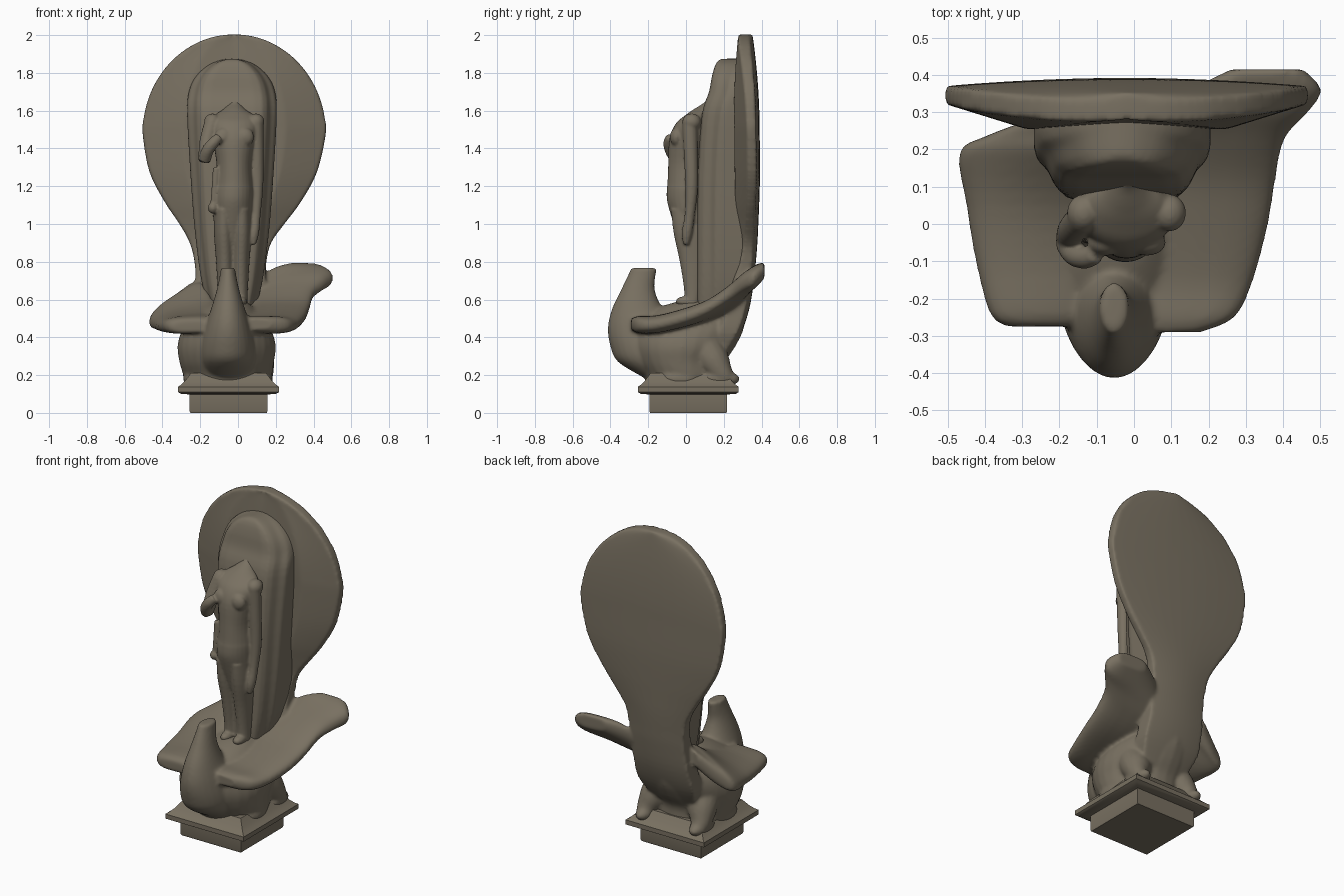
import bpy, bmesh, math
from mathutils import Vector

stone = bpy.data.materials.new("taupe stone")
stone.diffuse_color = (0.19, 0.163, 0.12, 1)


def spline(rows, n=4):
    """Smoothly subdivide a list of equal-length tuples."""
    out = []
    for i in range(len(rows) - 1):
        a, b, c, d = rows[max(i - 1, 0)], rows[i], rows[i + 1], rows[min(i + 2, len(rows) - 1)]
        for k in range(n):
            t = k / n
            out.append(tuple(q + 0.5 * t * (r - p + t * (2 * p - 5 * q + 4 * r - s + t * (3 * (q - r) + s - p)))
                             for p, q, r, s in zip(a, b, c, d)))
    return out + [rows[-1]]


def loft(bm, rings):
    """Skin closed rings of points and cap both ends."""
    vs = [[bm.verts.new(p) for p in r] for r in rings]
    n = len(vs[0])
    for a, b in zip(vs, vs[1:]):
        for i in range(n):
            j = (i + 1) % n
            bm.faces.new((a[i], a[j], b[j], b[i]))
    bm.faces.new(vs[0][::-1])
    bm.faces.new(vs[-1])


def angles(n=28):
    return [2 * math.pi * i / n for i in range(n)]


def stack(bm, rows):
    """Horizontal ellipses: z, cx, cy, rx, ry."""
    loft(bm, [[(cx + rx * math.cos(a), cy + ry * math.sin(a), z) for a in angles()]
              for z, cx, cy, rx, ry in spline(rows)])


def tube(bm, pts):
    """Round limb through x, y, z, radius (ordered upward)."""
    p = spline(pts)
    rings = []
    for i, q in enumerate(p):
        t = Vector(p[min(i + 1, len(p) - 1)][:3]) - Vector(p[max(i - 1, 0)][:3])
        rot = Vector((0, 0, 1)).rotation_difference(t)
        rings.append([Vector(q[:3]) + rot @ Vector((q[3] * math.cos(a), q[3] * math.sin(a), 0))
                      for a in angles(16)])
    loft(bm, rings)


def blob(bm, c, r):
    s = bmesh.ops.create_uvsphere(bm, u_segments=20, v_segments=12, radius=1)["verts"]
    for v in s:
        v.co = Vector([c[k] + r[k] * v.co[k] for k in range(3)])


def wing(bm, rows):
    """Rounded plate sections along y: y, x in, z in, x out, z out, half thickness."""
    rings = []
    for y, xi, zi, xo, zo, h in spline(rows):
        ring = []
        for a in angles():
            c, s = math.cos(a), math.sin(a)
            u = math.copysign(abs(c) ** 0.6, c) * 0.5 + 0.5
            w = math.copysign(abs(s) ** 0.8, s)
            ring.append((xi + (xo - xi) * u, y, zi + (zo - zi) * u + h * w))
        rings.append(ring)
    loft(bm, rings)


def finish(name, bm, voxel=0, smooth=0, angle=180):
    bmesh.ops.recalc_face_normals(bm, faces=bm.faces)
    me = bpy.data.meshes.new(name)
    bm.to_mesh(me)
    bm.free()
    me.materials.append(stone)
    ob = bpy.data.objects.new(name, me)
    bpy.context.collection.objects.link(ob)
    bpy.ops.object.select_all(action='DESELECT')
    ob.select_set(True)
    bpy.context.view_layer.objects.active = ob
    if voxel:
        bpy.ops.object.shade_smooth()
        m = ob.modifiers.new("fuse", 'REMESH')
        m.mode, m.voxel_size, m.use_smooth_shade = 'VOXEL', voxel, True
        m = ob.modifiers.new("soften", 'SMOOTH')
        m.factor, m.iterations = 0.5, smooth
    else:
        bpy.ops.object.shade_smooth_by_angle(angle=math.radians(angle))
    return ob


# stepped square plinth
bm = bmesh.new()
loft(bm, [[(-0.05 + sx * h, 0.012 + sy * h, z) for sx, sy in ((-1, -1), (1, -1), (1, 1), (-1, 1))]
          for z, h in ((0, .202), (.01, .206), (.098, .206), (.1, .25), (.11, .267), (.138, .267),
                       (.15, .25), (.17, .23), (.21, .2))])
finish("plinth", bm, angle=30)

# bird: body, neck, feet, fanned tail and wings fused together
bm = bmesh.new()
stack(bm, [(.15, -.055, 0, .22, .21), (.2, -.055, -.01, .235, .215), (.27, -.06, -.03, .25, .24),
           (.35, -.06, -.02, .26, .28), (.43, -.06, 0, .24, .3), (.5, -.06, .03, .19, .28),
           (.56, -.05, .06, .13, .2), (.59, -.04, .06, .08, .1)])
neck = ((.19, -.23, 0, .11), (.27, -.36, 0, .14), (.35, -.4, 0, .145), (.45, -.414, -.02, .125),
        (.55, -.392, -.12, .09), (.65, -.345, -.165, .06), (.73, -.307, -.16, .043), (.768, -.29, -.155, .038))
stack(bm, [(z, -.053, (f + b) / 2, rx, (b - f) / 2) for z, f, b, rx in neck])
for x, d in ((-.235, 1), (.13, -1)):
    tube(bm, [(x, .225, .165, .045), (x, .19, .21, .06), (x + d * .02, .15, .27, .085), (x + d * .05, .1, .34, .1)])
    blob(bm, (x, .18, .18), (.052, .105, .045))
    blob(bm, (x, -.03, .18), (.055, .11, .05))
# tail rows: z, left, right, back y, edge thickness, front bulge
tail = [(.3, -.2, .1, .22, .1, .05), (.42, -.24, .14, .29, .1, .08), (.55, -.235, .14, .335, .1, .06),
        (.7, -.225, .145, .36, .09, .04), (.8, -.23, .15, .37, .07, .04), (.9, -.255, .175, .378, .055, .05),
        (1.0, -.31, .245, .383, .05, .06), (1.12, -.39, .335, .388, .05, .07),
        (1.28, -.47, .42, .392, .052, .075)]
for i in range(11):
    a = math.radians(8.8 * i)
    s, w = math.sin(a), .485 * math.cos(a)
    tail.append((1.48 + .524 * s, -.02 - w, -.02 + w, .39 - .038 * s * s, .052 + .015 * s, .075 * (1 - s * s)))
us = [math.cos(math.pi * k / 16) for k in range(17)]
rings = []
for z, l, r, yb, te, bu in spline(tail):
    c, w = (l + r) / 2, (r - l) / 2
    back = [(c + w * u, yb - .02 * u * u, z) for u in us]
    front = [(c + w * u, yb - te - .015 * abs(u) - bu * min(1, (1 - abs(u)) / .45), z) for u in reversed(us)]
    rings.append(back + front)
loft(bm, rings)
wing(bm, [(-.29, 0, .47, .18, .47, .03), (-.25, 0, .47, .27, .465, .045), (-.15, -.02, .47, .32, .47, .047),
          (0, 0, .5, .36, .51, .05), (.12, 0, .53, .38, .56, .052), (.23, 0, .58, .405, .635, .058),
          (.3, .06, .645, .467, .69, .062), (.36, .15, .72, .503, .715, .062), (.415, .26, .76, .455, .75, .042)])
wing(bm, [(-.275, -.15, .46, -.34, .455, .03), (-.24, -.12, .47, -.387, .46, .045),
          (-.1, -.1, .5, -.425, .46, .046), (.05, -.12, .56, -.45, .467, .05), (.19, -.17, .65, -.469, .485, .058),
          (.235, -.18, .66, -.40, .53, .058), (.28, -.2, .67, -.28, .63, .045)])
finish("bird_with_fanned_tail", bm, .01, 6)

# arched backing slab: z, half width, front y, back y
bm = bmesh.new()
slab = [(.48, .11, .07, .22), (.6, .14, .06, .27), (.75, .17, .06, .3), (1.0, .2, .06, .31),
        (1.3, .222, .065, .31), (1.58, .237, .085, .31), (1.7, .228, .122, .31), (1.78, .192, .137, .31),
        (1.84, .128, .155, .31), (1.868, .06, .175, .31), (1.875, .01, .2, .31)]
rings = []
for z, w, f, b in spline(slab):
    half = [(1, b), (1, f + .12), (.97, f + .095), (.86, f + .07), (.78, f + .03), (.68, f + .008), (.5, f)]
    rings.append([(-.032 + w * u, y, z) for u, y in half] + [(-.032 - w * u, y, z) for u, y in half[::-1]])
loft(bm, rings)
finish("backing_slab", bm, .009, 3)

# headless standing figure
bm = bmesh.new()
stack(bm, [(.56, -.028, .065, .06, .05), (.8, -.028, .06, .07, .065), (.95, -.028, .05, .085, .1),
           (1.03, -.027, .04, .104, .115), (1.12, -.025, .025, .106, .125),
           (1.18, -.022, .02, .104, .122), (1.22, -.02, .02, .098, .118), (1.32, -.02, .02, .094, .114),
           (1.45, -.02, .025, .115, .113), (1.53, -.02, .035, .13, .09), (1.575, -.02, .055, .105, .06),
           (1.61, -.02, .09, .055, .045), (1.65, -.017, .14, .027, .037), (1.71, -.015, .16, .014, .035),
           (1.77, -.013, .165, .006, .02)])
for x, d in ((-.07, -1), (.015, 1)):  # legs, feet and chest
    stack(bm, [(.56, x, .03, .035, .04), (.65, x, .04, .037, .05), (.8, x, .04, .046, .073),
               (.95, x + d * .005, .025, .052, .09), (1.08, x + d * .005, .02, .05, .1)])
    blob(bm, (x, 0, .59), (.033, .055, .028))
    blob(bm, (-.02 + d * .055, -.05, 1.46), (.05, .035, .05))
    blob(bm, (-.02 + d * .115, .03, 1.54), (.045, .05, .045))
# hanging arm
tube(bm, [(.08, .0, .89, .014), (.083, .005, .95, .028), (.093, .02, 1.05, .027), (.1, .03, 1.2, .034),
          (.098, .025, 1.4, .038), (.095, .02, 1.54, .04)])
# bent arm with raised forearm
tube(bm, [(-.178, -.045, 1.33, .032), (-.165, -.015, 1.43, .04), (-.135, .02, 1.54, .042)])
tube(bm, [(-.178, -.05, 1.34, .034), (-.16, -.08, 1.39, .032), (-.13, -.09, 1.43, .03), (-.1, -.08, 1.46, .025)])
# sash and knot
tube(bm, [(-.135, -.03, 1.06, .018), (-.125, -.035, 1.15, .018), (-.115, -.035, 1.3, .018)])
blob(bm, (-.132, -.035, 1.085), (.028, .03, .03))
finish("standing_figure", bm, .007, 3)
